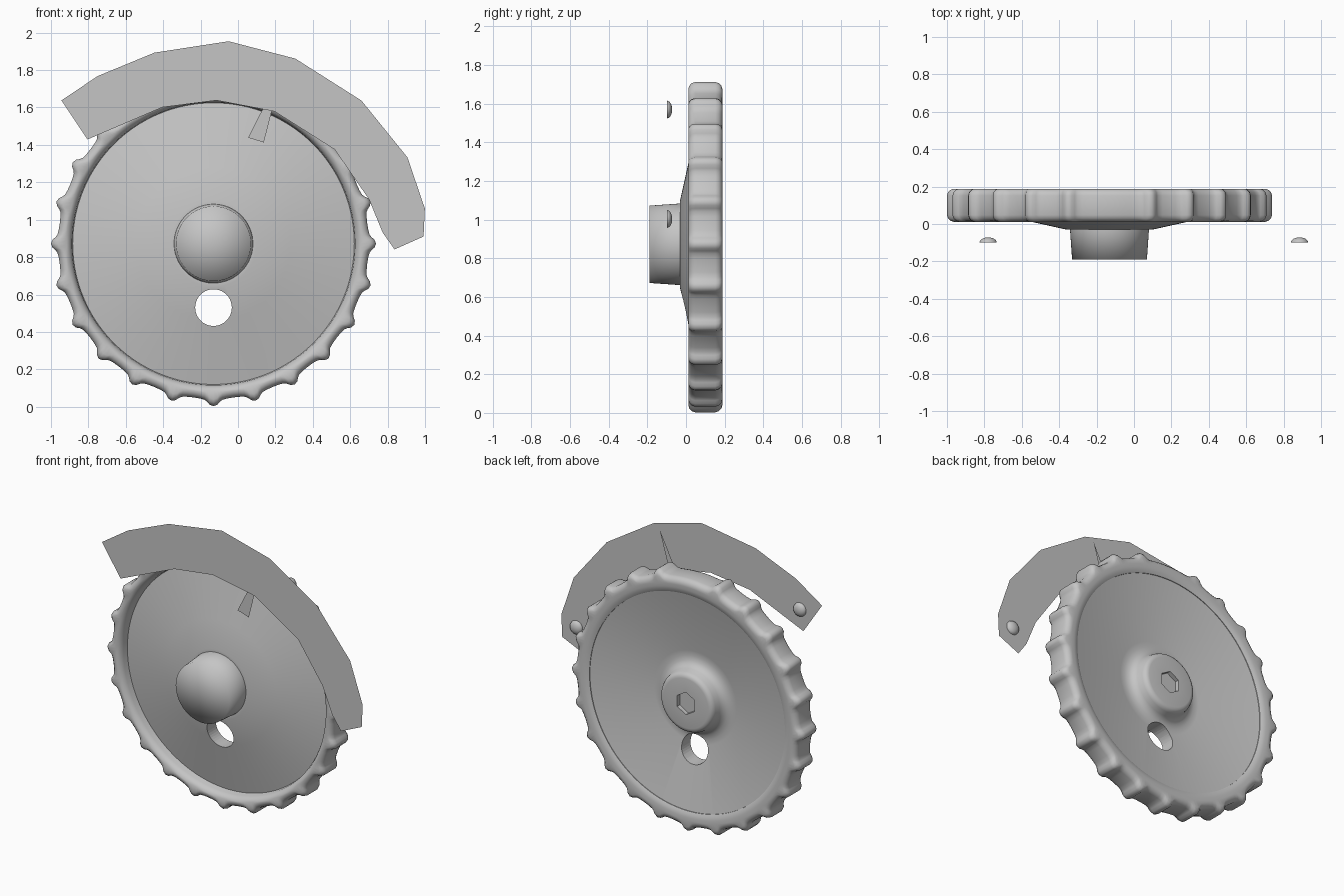
import bpy, bmesh, math

if "Cube" in bpy.data.objects:
    bpy.data.objects.remove(bpy.data.objects["Cube"])

CX, CZ = -0.131, 0.872          # wheel axis
grey = bpy.data.materials.new("plain_grey")
grey.diffuse_color = (0.56, 0.56, 0.56, 1)
grey.use_nodes = True
grey.node_tree.nodes["Principled BSDF"].inputs["Base Color"].default_value = grey.diffuse_color


def make(name, bm, fix=True, angle=38):
    if fix:
        bmesh.ops.recalc_face_normals(bm, faces=bm.faces)
    me = bpy.data.meshes.new(name)
    bm.to_mesh(me)
    bm.free()
    ob = bpy.data.objects.new(name, me)
    bpy.context.collection.objects.link(ob)
    me.materials.append(grey)
    smooth(ob, angle)
    return ob


def smooth(ob, angle):
    bpy.ops.object.select_all(action='DESELECT')
    ob.select_set(True)
    bpy.context.view_layer.objects.active = ob
    bpy.ops.object.shade_smooth_by_angle(angle=math.radians(angle))


def revolve(profile, angles, closed, offset=lambda i, r: r):
    """Spin (radius, y) points round the wheel axis; radius 0 becomes a pole."""
    bm = bmesh.new()
    n = len(angles)
    rings = []
    for r, y in profile:
        if r == 0:
            rings.append([bm.verts.new((CX, y, CZ))] * n)
        else:
            rings.append([bm.verts.new((CX + offset(i, r) * math.cos(a), y,
                                        CZ + offset(i, r) * math.sin(a)))
                          for i, a in enumerate(angles)])
    pairs = list(zip(rings, rings[1:])) + ([(rings[-1], rings[0])] if closed else [])
    for a, b in pairs:
        for i in range(n):
            j = (i + 1) % n
            bm.faces.new(list(dict.fromkeys([a[i], a[j], b[j], b[i]])))
    return bm


def cut(ob, name, sides, radius, x, y0, y1, z):
    bpy.ops.mesh.primitive_cylinder_add(vertices=sides, radius=radius, depth=y1 - y0,
                                        location=(x, (y0 + y1) / 2, z),
                                        rotation=(math.pi / 2, 0, 0))
    cutter = bpy.context.object
    cutter.name = name
    cutter.hide_render = True
    bpy.context.view_layer.objects.active = ob
    m = ob.modifiers.new(name, 'BOOLEAN')
    m.operation, m.solver, m.object = 'DIFFERENCE', 'EXACT', cutter
    bpy.ops.object.modifier_apply(modifier=name)
    bpy.data.objects.remove(cutter)


# Knurled rim: 24 grip positions, the top one left out
STEP = [(-7.5, .829), (-5, .831), (-3.3, .836), (-2.3, .846), (-1.4, .861),
        (0, .869), (1.4, .861), (2.3, .846), (3.3, .836), (5, .831)]
angles, radii = [], []
for k in range(24):
    for d, r in STEP:
        angles.append(math.radians(k * 15 + d))
        radii.append(.83 if k == 6 else r)
# small or negative radii are measured inward from the knurled outline
rim_profile = [(.752, .09), (.757, .048), (.768, .026), (.785, .014), (-.036, .012),
               (-.02, .017), (-.006, .03), (0.00001, .048), (0.00001, .152), (-.006, .17),
               (-.02, .183), (-.036, .188), (.785, .188), (.765, .187), (.745, .183),
               (.728, .174), (.728, .15)]
make("knurled_rim", revolve(rim_profile, angles, True,
                            lambda i, r: r if r > .1 else radii[i] + r), angle=60)

# Conical dish with front hub and rear boss
dish_profile = [(0, -.19), (.2, -.19), (.211, -.03), (.23, -.03), (.41, .01), (.775, .09),
                (.775, .179), (.31, .084), (.275, .082), (.245, .088), (.222, .102),
                (.208, .125), (.2, .16), (.192, .176), (.18, .185), (.166, .188), (0, .188)]
dish = make("dish_and_hub", revolve(dish_profile,
            [2 * math.pi * i / 96 for i in range(96)], False))
cut(dish, "round_hole", 40, .098, CX, -.15, .3, CZ - .342)
cut(dish, "hex_socket", 6, .075, CX, .16, .3, CZ)
smooth(dish, 38)
# soft shading over the hub's front edge
for e in dish.data.edges:
    if all(dish.data.vertices[v].co.y < -.18 for v in e.vertices):
        e.use_edge_sharp = False


def plate(name, pts, y):
    bm = bmesh.new()
    f = bm.faces.new([bm.verts.new((x, y, z)) for x, z in pts])
    f.normal_update()
    if f.normal.y > 0:
        f.normal_flip()
    return make(name, bm, fix=False)


# Curved guard plate
plate("guard_plate", [
    (-.944, 1.638), (-.75, 1.768), (-.447, 1.893), (-.05, 1.954), (.307, 1.861),
    (.66, 1.637), (.906, 1.333), (.999, 1.06), (.992, .91), (.837, .841), (.773, .932),
    (.70, 1.11), (.628, 1.214), (.516, 1.376), (.195, 1.579), (-.115, 1.638),
    (-.404, 1.601), (-.805, 1.429)], -.1)

# Tapered pointer behind the guard
plate("pointer", [(.054, 1.439), (.138, 1.413), (.176, 1.564), (.255, 1.84), (.131, 1.59)], -.082)

# Domed rivets on the back of the guard
for name, x, z in (("left_rivet", -.78, 1.569), ("right_rivet", .885, 1.003)):
    bm = bmesh.new()
    bmesh.ops.create_uvsphere(bm, u_segments=24, v_segments=12, radius=.046)
    bmesh.ops.delete(bm, geom=[v for v in bm.verts if v.co.z < -.001], context='VERTS')
    for v in bm.verts:
        a, b, c = v.co
        v.co = (x + a, -.099 + c * .6, z - b)
    bm.normal_update()
    if max(bm.faces, key=lambda f: f.calc_center_median().y).normal.y < 0:
        bmesh.ops.reverse_faces(bm, faces=bm.faces)
    make(name, bm, fix=False)
